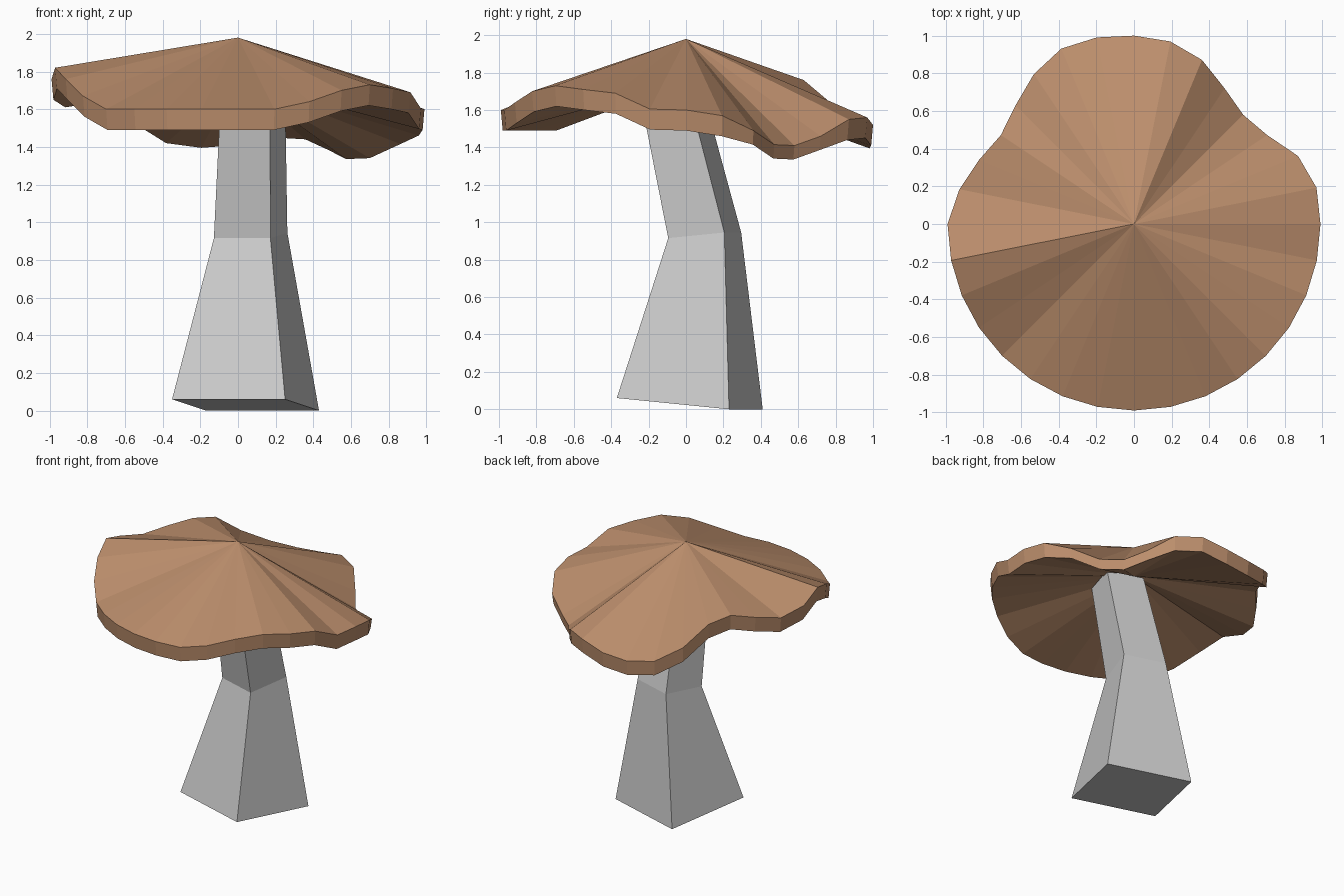
import bpy, bmesh
from math import cos, sin, pi
from mathutils import Vector

if "Cube" in bpy.data.objects:
    bpy.data.objects.remove(bpy.data.objects["Cube"])


def finish(name, bm):
    bmesh.ops.recalc_face_normals(bm, faces=bm.faces[:])
    mesh = bpy.data.meshes.new(name)
    bm.to_mesh(mesh)
    bm.free()
    obj = bpy.data.objects.new(name, mesh)
    bpy.context.collection.objects.link(obj)
    return obj


def ring(bm, points):
    return [bm.verts.new(p) for p in points]


def bridge(bm, low, high):
    n = len(low)
    for i in range(n):
        j = (i + 1) % n
        bm.faces.new((low[i], low[j], high[j], high[i]))


def fan(bm, loop, tip):
    apex = bm.verts.new(tip)
    for i in range(len(loop)):
        bm.faces.new((loop[i], loop[(i + 1) % len(loop)], apex))


# Stem: leaning, tapered four-sided column, three cross-sections
bm = bmesh.new()
sections = [
    ((0.04, 0.02, 0.03), (0.30, -0.09), -0.05),
    ((0.067, 0.10, 0.93), (0.15, -0.045), 0.025),
    ((0.08, -0.08, 1.70), (0.13, -0.04), 0.0),
]
levels = []
for centre, (a, b), tilt in sections:
    corners = []
    for sx, sy in ((-1, -1), (1, -1), (1, 1), (-1, 1)):
        x, y = sx * a - sy * b, sx * b + sy * a
        corners.append(Vector(centre) + Vector((x, y, 0)))
    for k, c in enumerate(corners):
        c.z += tilt * 0.6 * (-1 if k < 2 else 1) if tilt > 0 else (0.03 if k < 2 else -0.03) * (tilt < 0)
    levels.append(ring(bm, corners))
bm.faces.new(levels[0])
bm.faces.new(levels[-1])
for low, high in zip(levels, levels[1:]):
    bridge(bm, low, high)
finish("stem", bm)

# Cap: 32-sided cone with a wavy rim, clockwise from +x
radii = [0.99] * 17 + [0.945, 0.89, 0.85, 0.89, 0.957, 1.008, 1.01, 1.0,
                       0.988, 0.943, 0.866, 0.82, 0.85, 0.943, 0.988]
heights = [1.60, 1.605, 1.69, 1.71, 1.73, 1.70, 1.64, 1.60,
           1.60, 1.60, 1.60, 1.60, 1.60, 1.67, 1.76, 1.82,
           1.76, 1.72, 1.755, 1.79, 1.76, 1.62, 1.53, 1.505,
           1.52, 1.56, 1.55, 1.46, 1.41, 1.415, 1.49, 1.57]


def rim(drop, scale):
    pts = []
    for k, (r, z) in enumerate(zip(radii, heights)):
        t = -2 * pi * k / 32
        d = drop * (0.68 if 27 <= k <= 30 else 1)
        pts.append((r * scale * cos(t), r * scale * sin(t), z - d))
    return pts


bm = bmesh.new()
top = ring(bm, rim(0, 1))
bottom = ring(bm, rim(0.11, 0.99))
bridge(bm, bottom, top)
fan(bm, top, (0, 0, 1.98))
fan(bm, bottom, (0, 0, 1.75))
cap = finish("cap", bm)

brown = bpy.data.materials.new("cap_brown")
brown.diffuse_color = (0.5, 0.27, 0.15, 1)
brown.use_nodes = True
brown.node_tree.nodes["Principled BSDF"].inputs["Base Color"].default_value = brown.diffuse_color
cap.data.materials.append(brown)
